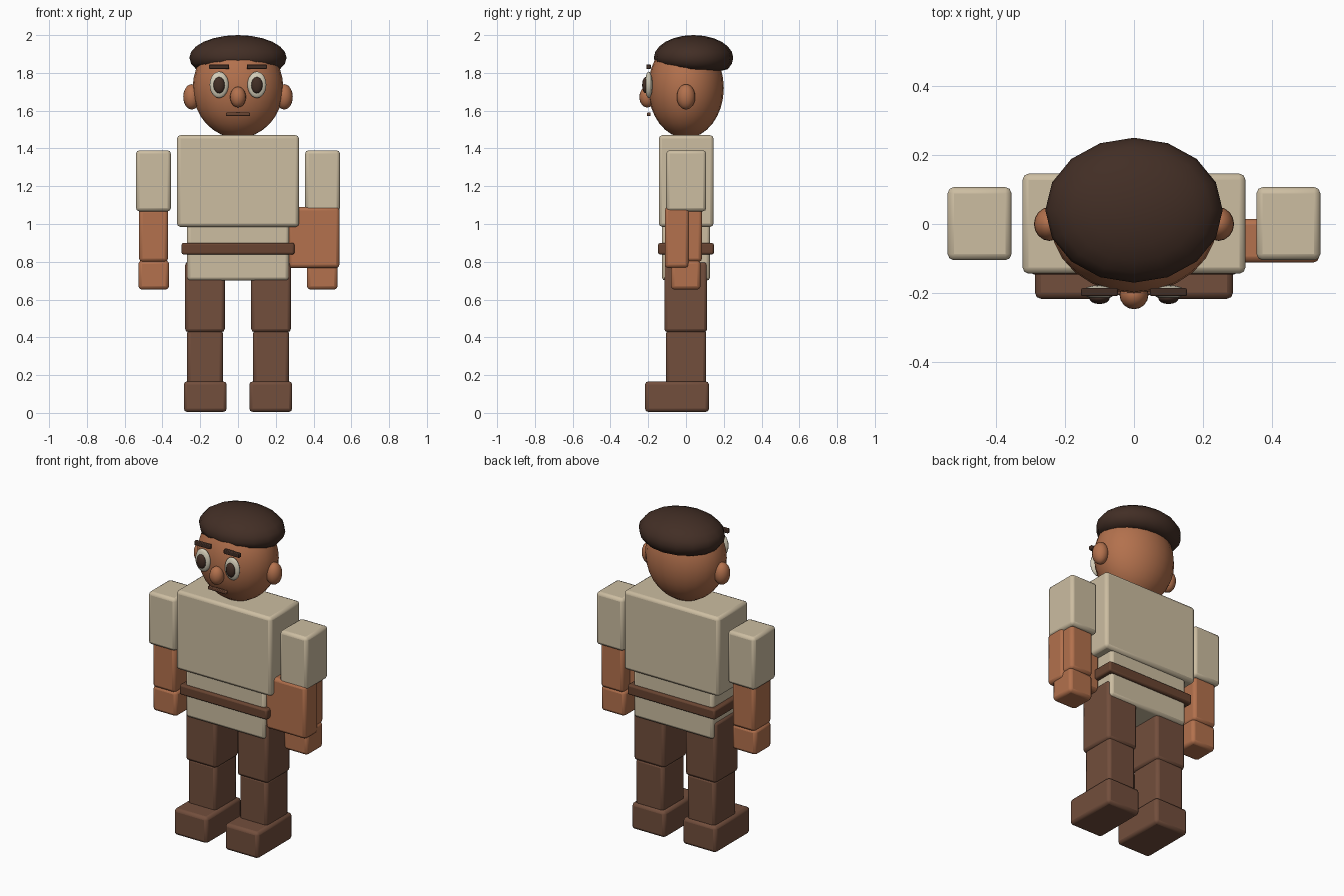
import bpy
import math

if "Cube" in bpy.data.objects:
    bpy.data.objects.remove(bpy.data.objects["Cube"])


def material(name, r, g, b):
    mat = bpy.data.materials.new(name)
    lin = [((c / 255 + 0.055) / 1.055) ** 2.4 for c in (r, g, b)]
    mat.diffuse_color = (*lin, 1)
    mat.use_nodes = True
    mat.node_tree.nodes["Principled BSDF"].inputs["Base Color"].default_value = mat.diffuse_color
    return mat


SHIRT = material("cream shirt", 204, 189, 161)
SKIN = material("warm skin", 179, 113, 77)
TROUSERS = material("brown trousers", 114, 78, 60)
BELT = material("belt brown", 104, 68, 49)
HAIR = material("dark hair", 66, 46, 37)
EYE = material("eye white", 212, 205, 184)


def finish(obj, name, mat, angle):
    obj.name = name
    obj.data.materials.append(mat)
    bpy.ops.object.transform_apply(location=False, rotation=False, scale=True)
    bpy.ops.object.shade_smooth_by_angle(angle=math.radians(angle))
    return obj


def box(name, mat, x, y, z, bevel=0.018):
    """Rounded block spanning the given (low, high) ranges."""
    bpy.ops.mesh.primitive_cube_add(
        size=1, location=[(a + b) / 2 for a, b in (x, y, z)])
    obj = bpy.context.object
    obj.scale = [b - a for a, b in (x, y, z)]
    finish(obj, name, mat, 30)
    mod = obj.modifiers.new("Rounded edges", "BEVEL")
    mod.width = bevel
    mod.segments = 2
    return obj


def ball(name, mat, centre, radii, segments=24, rings=16):
    bpy.ops.mesh.primitive_uv_sphere_add(
        segments=segments, ring_count=rings, radius=1, location=centre)
    obj = bpy.context.object
    obj.scale = radii
    return finish(obj, name, mat, 60)


# Body
box("chest", SHIRT, (-0.323, 0.323), (-0.144, 0.146), (0.985, 1.47))
box("waist", SHIRT, (-0.27, 0.27), (-0.127, 0.127), (0.70, 1.0))
box("belt", BELT, (-0.298, 0.298), (-0.147, 0.147), (0.838, 0.90), 0.01)

# Paired limbs: inner and outer distance from the middle, depth, height
LIMBS = [
    ("upper_arm", SHIRT, 0.355, 0.54, (-0.105, 0.107), (1.067, 1.39)),
    ("forearm", SKIN, 0.37, 0.524, (-0.085, 0.085), (0.80, 1.08)),
    ("hand", SKIN, 0.365, 0.527, (-0.08, 0.077), (0.653, 0.807)),
    ("thigh", TROUSERS, 0.07, 0.28, (-0.115, 0.112), (0.427, 0.80)),
    ("shin", TROUSERS, 0.08, 0.27, (-0.105, 0.107), (0.15, 0.44)),
    ("foot", TROUSERS, 0.06, 0.287, (-0.217, 0.122), (0.005, 0.167)),
]
for side, s in (("left", -1), ("right", 1)):
    for part, mat, inner, outer, y, z in LIMBS:
        box(f"{side}_{part}", mat, sorted((s * inner, s * outer)), y, z)

# Flat block carried beside the hip
box("hip_block", SKIN, (0.265, 0.537), (-0.112, 0.015), (0.767, 1.09))

# Head and hair
ball("head", SKIN, (0, 0, 1.72), (0.24, 0.2, 0.265))
hair = ball("hair", HAIR, (0, 0.04, 1.88), (0.257, 0.21, 0.12), 16, 12)
for v in hair.data.vertices:  # flatten the underside, lower at the back
    if v.co.z < 0:
        floor = -0.052 - 0.11 * v.co.y - 0.25 * v.co.x ** 2
        v.co.z = max(v.co.z, floor)

# Face
ball("nose", SKIN, (0, -0.205, 1.672), (0.042, 0.042, 0.055), 16, 12)
box("mouth", BELT, (-0.063, 0.063), (-0.206, -0.187), (1.571, 1.59), 0.004)
for side, s in (("left", -1), ("right", 1)):
    ball(f"{side}_ear", SKIN, (s * 0.245, 0, 1.673), (0.045, 0.049, 0.067), 16, 12)
    ball(f"{side}_eye", EYE, (s * 0.1, -0.197, 1.737), (0.05, 0.02, 0.07), 16, 12)
    ball(f"{side}_pupil", HAIR, (s * 0.1, -0.214, 1.735), (0.03, 0.018, 0.043), 16, 12)
    box(f"{side}_eyebrow", HAIR, sorted((s * 0.047, s * 0.153)),
        (-0.209, -0.186), (1.82, 1.845), 0.004)
